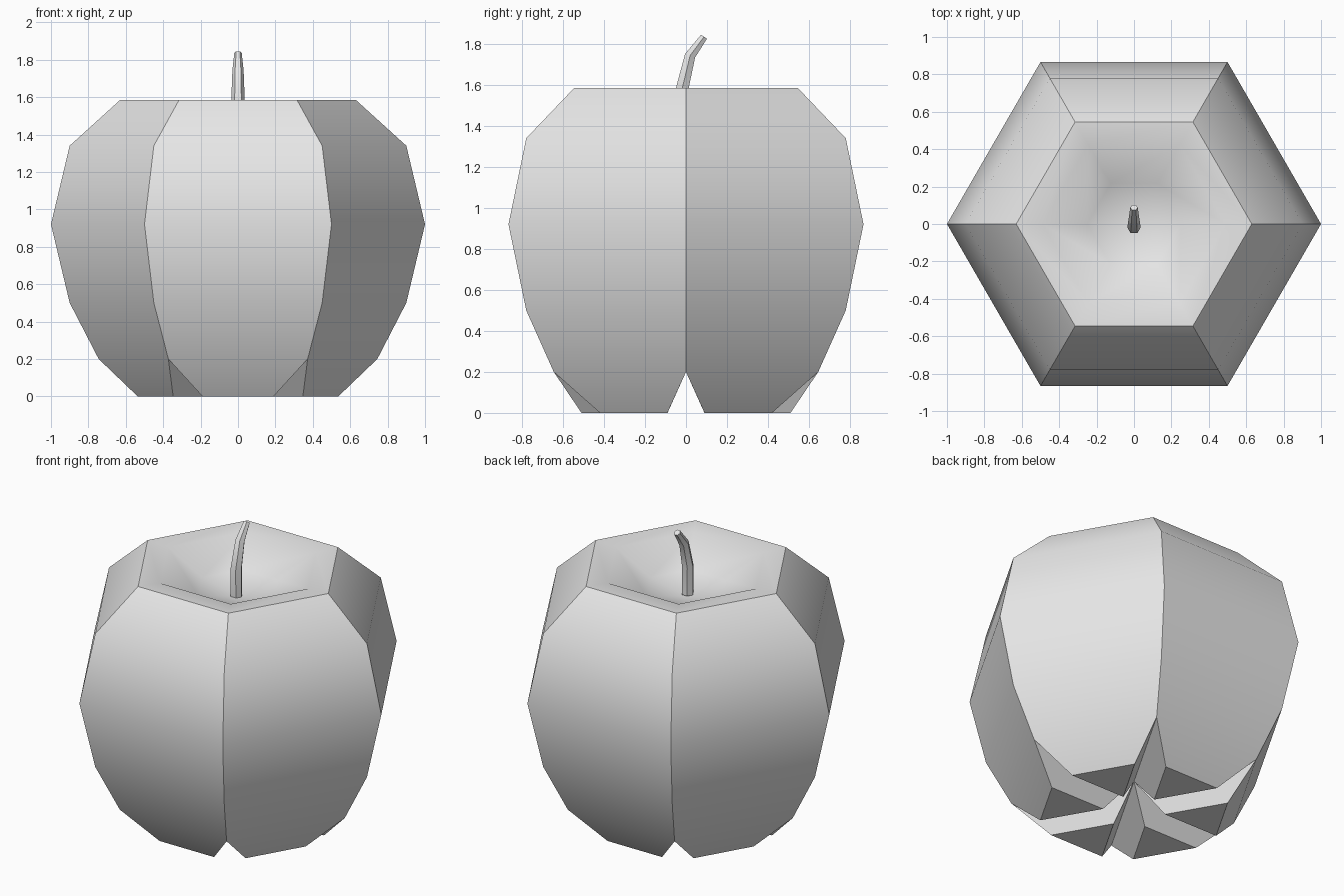
import bpy
import bmesh
from math import sin, cos, pi, radians
from mathutils import Vector

cube = bpy.data.objects.get("Cube")
if cube:
    bpy.data.objects.remove(cube, do_unlink=True)

SIDES = 6


def make_material(name, rgb):
    mat = bpy.data.materials.new(name)
    mat.use_nodes = True
    color = (*rgb, 1)
    mat.diffuse_color = color
    mat.node_tree.nodes["Principled BSDF"].inputs["Base Color"].default_value = color
    return mat


def ring(bm, radius, center):
    """Hexagon of vertices with one corner on +x."""
    return [bm.verts.new(Vector(center) + Vector((radius * cos(a), radius * sin(a), 0)))
            for a in (i * 2 * pi / SIDES for i in range(SIDES))]


def bridge(bm, lower, upper):
    for i in range(SIDES):
        j = (i + 1) % SIDES
        bm.faces.new((lower[i], lower[j], upper[j], upper[i]))


def finish(bm, name, mat, angle):
    bmesh.ops.recalc_face_normals(bm, faces=bm.faces)
    mesh = bpy.data.meshes.new(name)
    bm.to_mesh(mesh)
    bm.free()
    mesh.materials.append(mat)
    obj = bpy.data.objects.new(name, mesh)
    bpy.context.collection.objects.link(obj)
    bpy.ops.object.select_all(action='DESELECT')
    obj.select_set(True)
    bpy.context.view_layer.objects.active = obj
    bpy.ops.object.shade_smooth_by_angle(angle=radians(angle))
    return obj


grey = make_material("plain grey", (0.8, 0.8, 0.8))

# Fruit body: hexagonal profile from the feet up, over the rim and into the dimple
profile = [(0.745, 0.2), (0.9, 0.5), (1.0, 0.92), (0.9, 1.34), (0.63, 1.585),
           (0.49, 1.578), (0.25, 1.45)]
bm = bmesh.new()
rings = [ring(bm, r, (0, 0, z)) for r, z in profile]
for lower, upper in zip(rings, rings[1:]):
    bridge(bm, lower, upper)
pit = bm.verts.new((0, 0, 1.4))
for i in range(SIDES):
    bm.faces.new((rings[-1][i], rings[-1][(i + 1) % SIDES], pit))

# Six tapered triangular feet, one under each side
hub = bm.verts.new((0, 0, 0.2))
for i in range(SIDES):
    a = (i + 0.5) * 2 * pi / SIDES
    out, side = Vector((cos(a), sin(a), 0)), Vector((-sin(a), cos(a), 0))
    c0, c1 = rings[0][i], rings[0][(i + 1) % SIDES]
    f0, f1 = (bm.verts.new(out * 0.51 + side * s) for s in (-0.19, 0.19))
    inner = bm.verts.new(out * 0.18)
    for face in ((c0, c1, f1, f0), (c1, hub, inner, f1), (hub, c0, f0, inner), (f0, f1, inner)):
        bm.faces.new(face)
finish(bm, "fruit_body", grey, 38)

# Stem: tapered hexagonal stalk leaning backwards
path = [(-0.016, 1.41, 0.036, 0), (-0.018, 1.585, 0.036, 0),
        (0.02, 1.743, 0.03, 20), (0.088, 1.835, 0.02, 35)]
bm = bmesh.new()
stalk = []
for y, z, r, tilt in path:
    loop = ring(bm, r, (0, y, z))
    for v in loop:
        dy = v.co.y - y
        v.co.y = y + dy * cos(radians(tilt))
        v.co.z = z - dy * sin(radians(tilt))
    stalk.append(loop)
for lower, upper in zip(stalk, stalk[1:]):
    bridge(bm, lower, upper)
bm.faces.new(stalk[0])
bm.faces.new(stalk[-1])
finish(bm, "stem", grey, 38)
